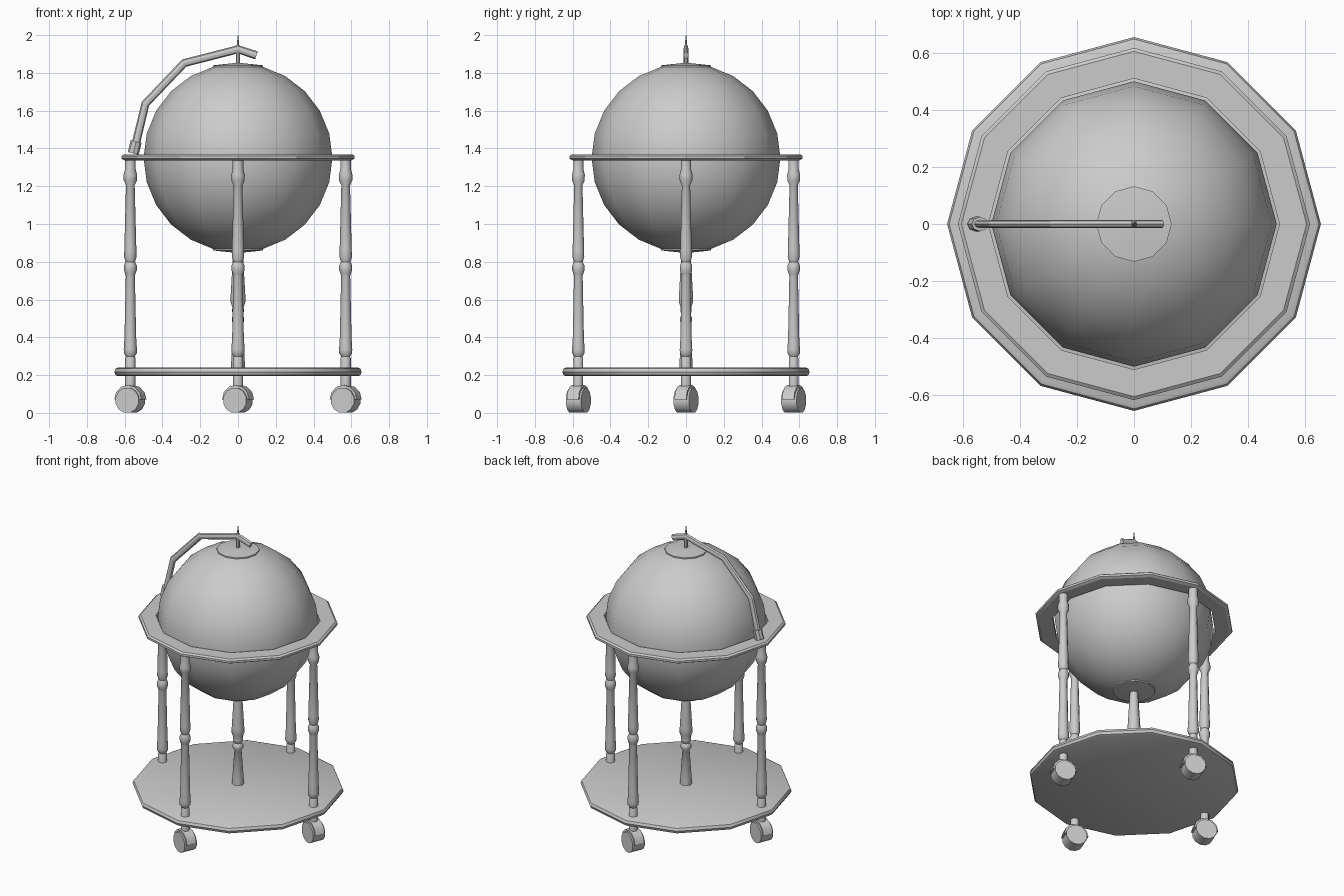
import bpy, bmesh
from math import cos, sin, pi, radians
from mathutils import Matrix, Vector

if "Cube" in bpy.data.objects:
    bpy.data.objects.remove(bpy.data.objects["Cube"])


def finish(name, bm, matrix=Matrix(), angle=40):
    bmesh.ops.remove_doubles(bm, verts=bm.verts, dist=1e-5)
    bmesh.ops.recalc_face_normals(bm, faces=bm.faces)
    mesh = bpy.data.meshes.new(name)
    bm.to_mesh(mesh)
    bm.free()
    ob = bpy.data.objects.new(name, mesh)
    bpy.context.collection.objects.link(ob)
    ob.matrix_world = matrix
    bpy.ops.object.select_all(action='DESELECT')
    ob.select_set(True)
    bpy.context.view_layer.objects.active = ob
    bpy.ops.object.shade_smooth_by_angle(angle=radians(angle))
    return ob


def skin(bm, rings, closed=False):
    """Bridge successive closed loops of points with quads."""
    loops = [[bm.verts.new(p) for p in r] for r in rings]
    pairs = list(zip(loops, loops[1:]))
    if closed:
        pairs.append((loops[-1], loops[0]))
    for a, b in pairs:
        for i in range(len(a)):
            j = (i + 1) % len(a)
            bm.faces.new((a[i], a[j], b[j], b[i]))
    if not closed:
        bm.faces.new(loops[0])
        bm.faces.new(loops[-1])


def lathe(name, profile, sides=12, closed=False, loc=(0, 0, 0), angle=40):
    bm = bmesh.new()
    skin(bm, [[(r * cos(2 * pi * i / sides), r * sin(2 * pi * i / sides), z)
               for i in range(sides)] for r, z in profile], closed)
    return finish(name, bm, Matrix.Translation(loc), angle)


# globe
bm = bmesh.new()
bmesh.ops.create_uvsphere(bm, u_segments=12, v_segments=12, radius=0.5)
finish("globe", bm, Matrix.Translation((0, 0, 1.35)))

# pole caps, axle and finial
lathe("top_cap", [(0.12, 1.82), (0.132, 1.83), (0.132, 1.84), (0.02, 1.852)], angle=25)
lathe("bottom_cap", [(0.12, 0.88), (0.132, 0.868), (0.132, 0.86), (0.02, 0.848)], angle=25)
lathe("axle_finial", [(0.012, 1.84), (0.011, 1.94), (0.005, 1.952), (0.005, 1.965),
                      (0.001, 2.0)], 8)

# horizon ring and base shelf
lathe("horizon_ring", [(0.51, 1.337), (0.60, 1.337), (0.617, 1.346), (0.617, 1.36),
                       (0.605, 1.369), (0.51, 1.369)], closed=True, angle=25)
lathe("base_shelf", [(0.635, 0.194), (0.648, 0.2), (0.655, 0.217), (0.648, 0.234),
                     (0.635, 0.24)], angle=35)

# centre pillar
lathe("centre_pillar", [(0.036, 0.235), (0.036, 0.27), (0.022, 0.47), (0.033, 0.485),
                        (0.033, 0.505), (0.022, 0.52), (0.031, 0.535), (0.031, 0.545),
                        (0.03, 0.56), (0.039, 0.585), (0.039, 0.62), (0.025, 0.86)], 10)

# curved support arm: elliptical tube along a bent path in the xz plane
path = [Vector(p) for p in ((-0.553, 1.375), (-0.49, 1.637), (-0.285, 1.852),
                            (0, 1.925), (0.098, 1.893))]
bm = bmesh.new()
rings = []
for i, p in enumerate(path):
    t0 = (p - path[max(i - 1, 0)]).normalized()
    t1 = (path[min(i + 1, 4)] - p).normalized()
    t = (t0 + t1).normalized()
    n = Vector((-t.y, t.x))
    rings.append([(p.x + n.x * 0.022 * cos(a), 0.014 * sin(a), p.y + n.y * 0.022 * cos(a))
                  for a in (2 * pi * k / 8 for k in range(8))])
skin(bm, rings)
finish("support_arm", bm, angle=25)

# arm socket on the ring
bm = bmesh.new()
bmesh.ops.create_cone(bm, cap_ends=True, segments=8, radius1=0.03, radius2=0.03, depth=0.065)
finish("arm_socket", bm, Matrix.Translation((-0.547, 0, 1.405))
       @ Matrix.Rotation(radians(14), 4, 'Y') @ Matrix.Diagonal((1, 0.85, 1, 1)))

# turned legs with casters
LEG = [(0.027, 0.13), (0.027, 0.29), (0.023, 0.298), (0.034, 0.315), (0.035, 0.335),
       (0.031, 0.4), (0.024, 0.725), (0.027, 0.735), (0.034, 0.755), (0.034, 0.78),
       (0.025, 0.80), (0.033, 0.825), (0.032, 0.86), (0.023, 1.205), (0.035, 1.23),
       (0.036, 1.26), (0.028, 1.29), (0.028, 1.34)]
for side, (x, y) in {"front": (0, -0.57), "right": (0.57, 0),
                     "back": (0, 0.57), "left": (-0.57, 0)}.items():
    lathe(side + "_leg", LEG, 10, loc=(x, y, 0))

    # wheel lies along local y, yawed a little
    frame = Matrix.Translation((x, y, 0.07)) @ Matrix.Rotation(radians(-23), 4, 'Z')
    bm = bmesh.new()
    bmesh.ops.create_cone(bm, cap_ends=True, segments=12, radius1=0.068,
                          radius2=0.068, depth=0.088)
    bmesh.ops.rotate(bm, verts=bm.verts, matrix=Matrix.Rotation(pi / 2, 3, 'X'))
    bmesh.ops.rotate(bm, verts=bm.verts, matrix=Matrix.Rotation(pi / 12, 3, 'Y'))
    bmesh.ops.translate(bm, verts=bm.verts, vec=(0, 0, -0.0035))
    finish(side + "_wheel", bm, frame)

    # half-round hood over the wheel
    bm = bmesh.new()
    arc = [(0.078 * cos(pi * k / 6), 0.078 * sin(pi * k / 6)) for k in range(7)]
    skin(bm, [[(u, v, w) for u, w in arc] for v in (-0.034, 0.034)])
    finish(side + "_wheel_hood", bm, frame)
